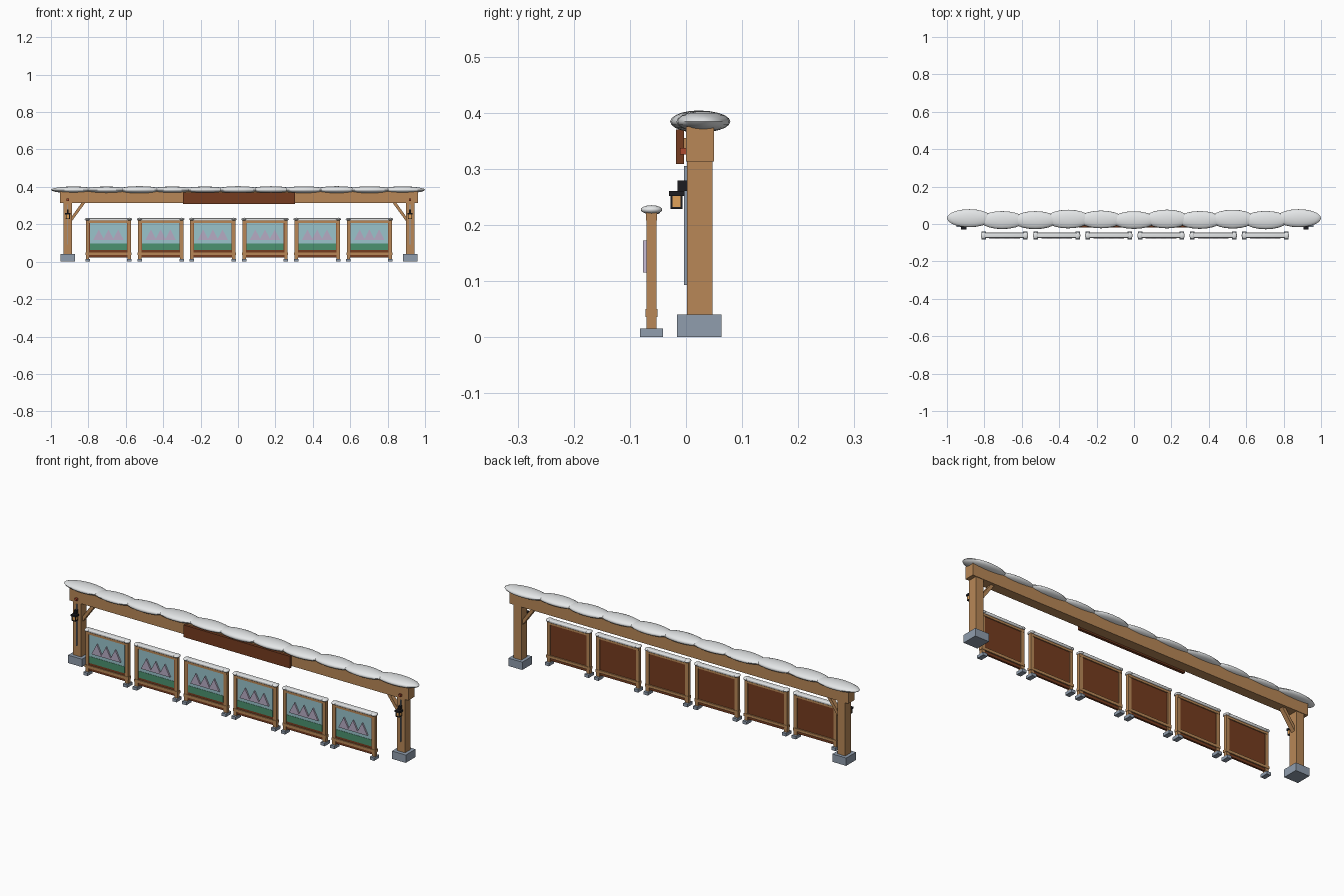
import bpy, bmesh, math, random
from mathutils import Vector

random.seed(4)
if "Cube" in bpy.data.objects:
    bpy.data.objects.remove(bpy.data.objects["Cube"])


def material(name, r, g, b):
    m = bpy.data.materials.new(name)
    m.use_nodes = True
    m.diffuse_color = (r, g, b, 1)
    m.node_tree.nodes["Principled BSDF"].inputs["Base Color"].default_value = (r, g, b, 1)
    return m


WOOD = material("warm wood", 0.48, 0.245, 0.095)
BROWN = material("dark brown wood", 0.18, 0.045, 0.014)
SNOW = material("snow", 0.84, 0.86, 0.87)
STONE = material("blue grey stone", 0.28, 0.34, 0.42)
SKY = material("sky blue", 0.32, 0.55, 0.60)
GREEN = material("meadow green", 0.07, 0.29, 0.16)
LILAC = material("mountain lilac", 0.47, 0.41, 0.55)
BLACK = material("black iron", 0.012, 0.012, 0.015)
AMBER = material("lamp amber", 0.75, 0.36, 0.10)
RED = material("red peg", 0.42, 0.07, 0.03)

CX = 0.005  # centre of the timber structure


def finish(name, bm, mat):
    bmesh.ops.recalc_face_normals(bm, faces=bm.faces)
    mesh = bpy.data.meshes.new(name)
    bm.to_mesh(mesh)
    bm.free()
    mesh.materials.append(mat)
    ob = bpy.data.objects.new(name, mesh)
    bpy.context.collection.objects.link(ob)
    return ob


def box(name, mat, x, y, z, bevel=0):
    """Box from (low, high) ranges, x given about the structure's centre."""
    bm = bmesh.new()
    bmesh.ops.create_cube(bm, size=1)
    for v in bm.verts:
        v.co = Vector([(lo + hi) / 2 + c * (hi - lo)
                       for c, (lo, hi) in zip(v.co, (x, y, z))])
        v.co.x += CX
    if bevel:
        bmesh.ops.bevel(bm, geom=bm.edges[:], offset=bevel, segments=3,
                        profile=0.5, affect='EDGES')
    return finish(name, bm, mat)


def around(c, half):
    return (c - half, c + half)


def prism(name, mat, outline, y):
    """Extrude an outline in x and z through the range y."""
    bm = bmesh.new()
    face = bm.faces.new([bm.verts.new((px + CX, y[0], pz)) for px, pz in outline])
    out = bmesh.ops.extrude_face_region(bm, geom=[face])
    for v in out["geom"]:
        if isinstance(v, bmesh.types.BMVert):
            v.co.y = y[1]
    return finish(name, bm, mat)


def smooth(ob, angle=50):
    bpy.ops.object.select_all(action='DESELECT')
    ob.select_set(True)
    bpy.context.view_layer.objects.active = ob
    bpy.ops.object.shade_smooth_by_angle(angle=math.radians(angle))


def lump(name, centre, radii):
    bm = bmesh.new()
    bmesh.ops.create_uvsphere(bm, u_segments=20, v_segments=10, radius=1)
    for v in bm.verts:
        v.co = Vector([c + r * k for c, r, k in zip(centre, radii, v.co)])
    smooth(finish(name, bm, SNOW))


# Gateway: beam and sign
box("beam", WOOD, (-0.957, 0.957), (0, 0.05), (0.313, 0.375))
box("sign_board", BROWN, (-0.3, 0.3), (-0.018, -0.004), (0.308, 0.37))
for s in (-1, 1):
    box("sign_mount", WOOD, around(s * 0.2, 0.012), (-0.004, 0), (0.325, 0.355))

# Gateway: posts, braces, pegs and lanterns on both ends
for s, side in ((-1, "right"), (1, "left")):
    px = s * 0.915
    box(side + "_post_footing", STONE, around(px, 0.039), (-0.016, 0.063), (0, 0.04))
    box(side + "_post", WOOD, around(px, 0.0225), (0.002, 0.047), (0.04, 0.313))
    box(side + "_post_strip", STONE, around(px, 0.002), (-0.004, 0.002), (0.093, 0.305))
    box(side + "_peg", RED, around(px, 0.006), (-0.011, 0), (0.325, 0.337))
    prism(side + "_brace", WOOD,
          [(s * a, b) for a, b in ((0.893, 0.217), (0.893, 0.243),
                                   (0.842, 0.314), (0.822, 0.314))],
          (0.013, 0.036))
    # Lantern
    box(side + "_lantern_bracket", BLACK, around(px, 0.005), (-0.015, 0.002), (0.26, 0.279))
    box(side + "_lantern_cap", BLACK, around(px, 0.014), (-0.03, -0.003), (0.251, 0.26))
    box(side + "_lantern_glass", AMBER, around(px, 0.009), (-0.026, -0.008), (0.232, 0.251))
    box(side + "_lantern_base", BLACK, around(px, 0.011), (-0.028, -0.006), (0.228, 0.232))
    for dx in (-0.009, 0.009):
        for y in (-0.026, -0.008):
            box(side + "_lantern_rod", BLACK, around(px + dx, 0.0017),
                around(y, 0.0015), (0.23, 0.252))

# Snow along the beam
COUNT = 11
for i in range(COUNT):
    t = 2 * i / (COUNT - 1) - 1
    end = abs(t) > 0.99
    lump("beam_snow", (t * 0.88, 0.025 + (0.006 if end else random.uniform(-0.005, 0.003)),
                       0.384),
         (0.12, 0.048 if end else random.uniform(0.046, 0.051),
          random.uniform(0.017, 0.02)))

# Row of painted panels
for i in range(6):
    c = (i - 2.5) * 0.279
    box("panel_board", BROWN, around(c, 0.106), (-0.067, -0.057), (0.022, 0.212))
    box("panel_sky", SKY, around(c, 0.1), (-0.069, -0.066), (0.095, 0.208))
    box("panel_meadow", GREEN, around(c, 0.1), (-0.0705, -0.066), (0.063, 0.097))
    box("panel_bottom_rail", WOOD, around(c, 0.123), (-0.072, -0.051), (0.036, 0.05))
    box("panel_top_rail", WOOD, around(c, 0.12), (-0.071, -0.052), (0.208, 0.222))
    for dx in (-0.052, 0, 0.052):
        m = c + dx
        prism("panel_mountain", LILAC,
              [(m - 0.03, 0.115), (m + 0.03, 0.115), (m, 0.172)], (-0.077, -0.068))
    for s in (-1, 1):
        px = c + s * 0.112
        box("panel_foot", STONE, around(px, 0.012), (-0.082, -0.041), (0, 0.015))
        box("panel_post", WOOD, around(px, 0.009), (-0.07, -0.053), (0.015, 0.222))
        lump("panel_post_snow", (px + CX, -0.0615, 0.227), (0.015, 0.019, 0.008))
    smooth(box("panel_snow", SNOW, around(c, 0.108), (-0.074, -0.046),
               (0.219, 0.233), 0.005))
